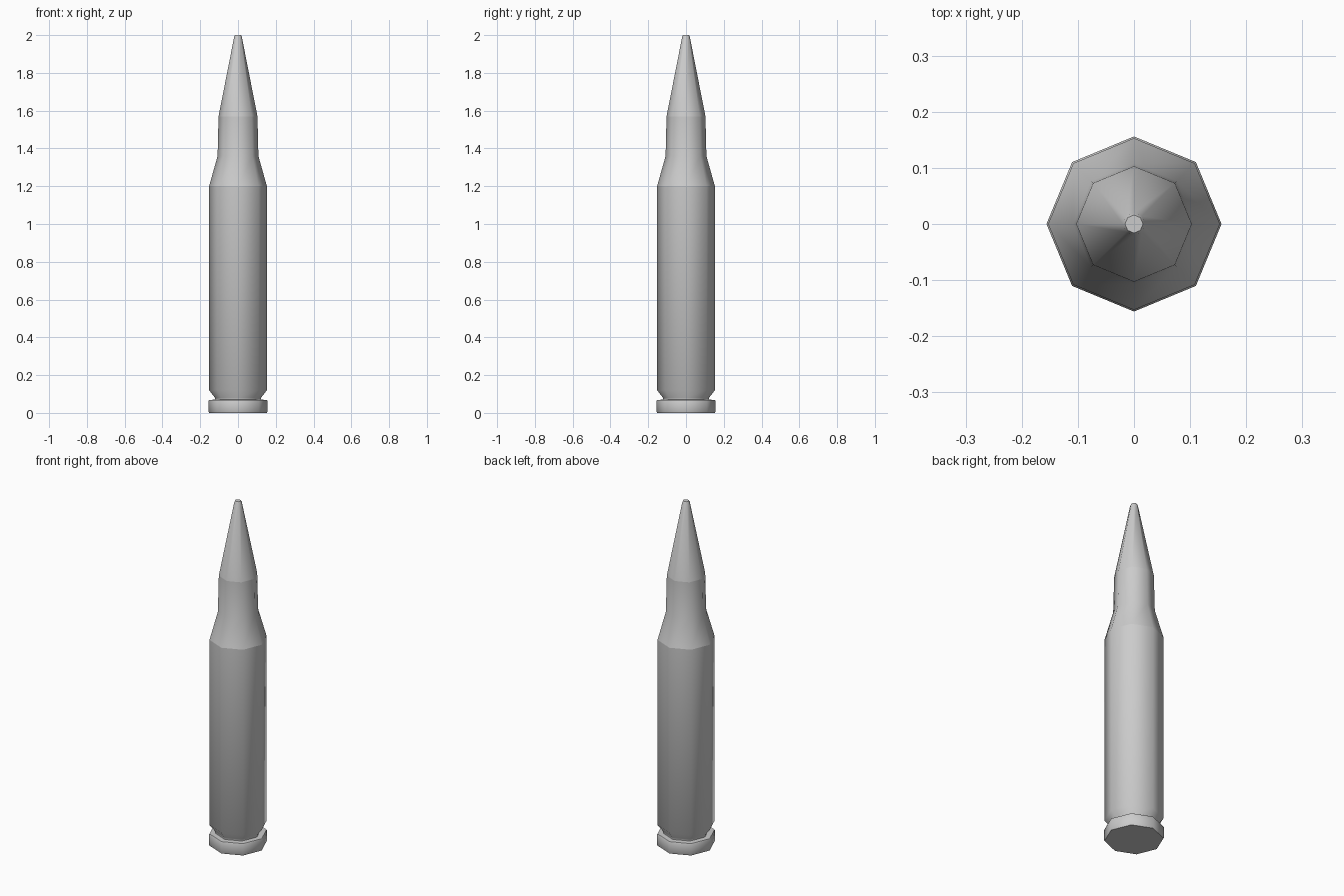
import bpy, bmesh, math

if "Cube" in bpy.data.objects:
    bpy.data.objects.remove(bpy.data.objects["Cube"])

SIDES = 8


def lathe(name, profile, cap_bottom=False, cap_top=False):
    """Spin (radius, height) points into an eight-sided shell."""
    bm = bmesh.new()
    rings = []
    for r, z in profile:
        rings.append([bm.verts.new((r * math.cos(i * math.tau / SIDES),
                                    r * math.sin(i * math.tau / SIDES), z))
                      for i in range(SIDES)])
    for a, b in zip(rings, rings[1:]):
        for i in range(SIDES):
            j = (i + 1) % SIDES
            bm.faces.new((a[i], a[j], b[j], b[i]))
    if cap_bottom:
        bm.faces.new(rings[0][::-1])
    if cap_top:
        bm.faces.new(rings[-1])
    mesh = bpy.data.meshes.new(name)
    bm.to_mesh(mesh)
    bm.free()
    obj = bpy.data.objects.new(name, mesh)
    bpy.context.collection.objects.link(obj)
    bpy.ops.object.select_all(action='DESELECT')
    obj.select_set(True)
    bpy.context.view_layer.objects.active = obj
    bpy.ops.object.shade_smooth_by_angle(angle=math.radians(50))
    return obj


# Base rim, extractor groove and straight case wall
lathe("case_body", [(0.153, 0), (0.156, 0.006), (0.156, 0.063), (0.153, 0.069),
                    (0.122, 0.07), (0.122, 0.08), (0.153, 0.12), (0.153, 1.2)],
      cap_bottom=True)

# Sloped shoulder and neck
lathe("shoulder_and_neck", [(0.153, 1.2), (0.108, 1.36), (0.103, 1.57)])

# Pointed tip with a small blunt end
lathe("tip", [(0.103, 1.57), (0.02, 1.992), (0.016, 2.0)], cap_top=True)
